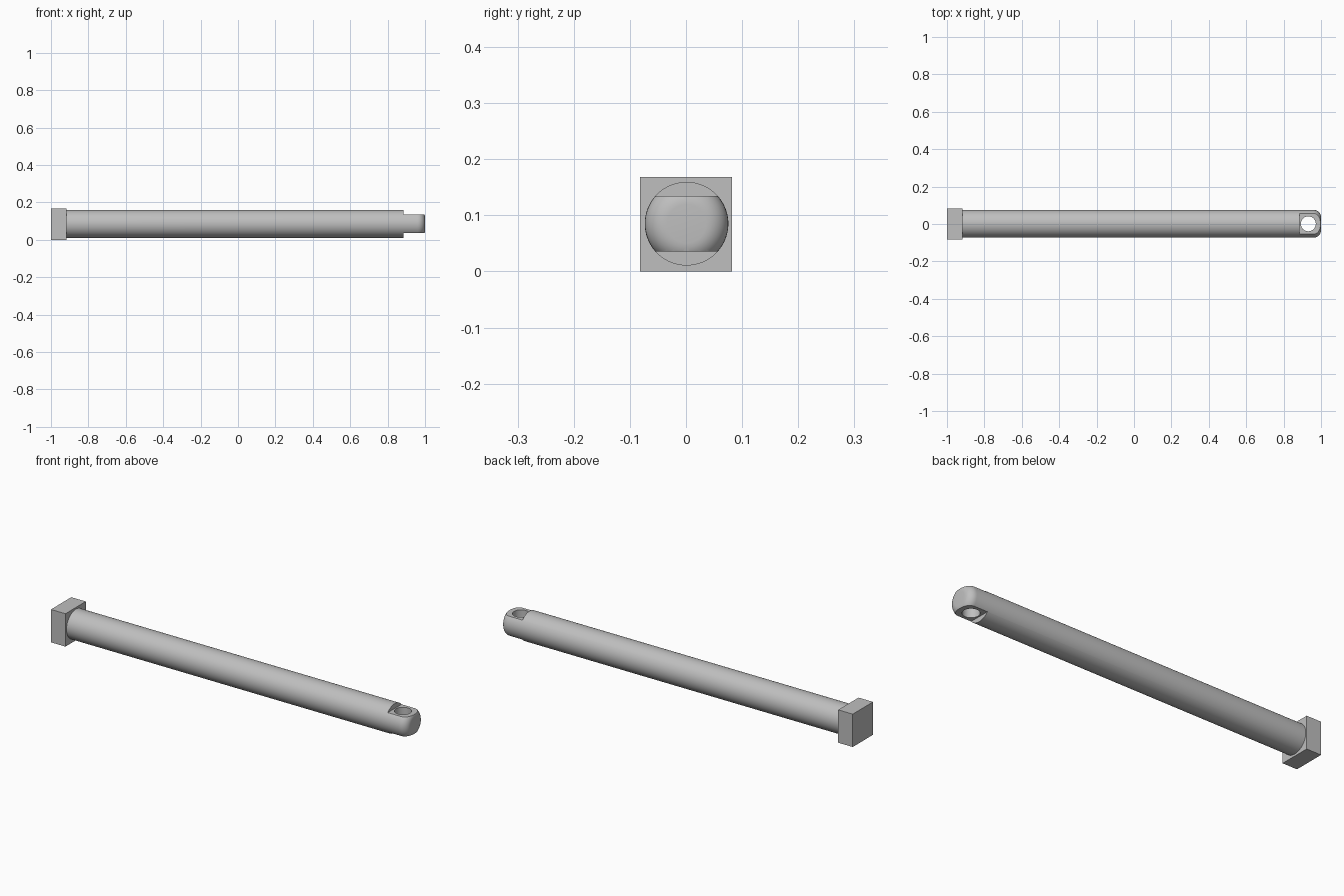
import bpy, bmesh
from math import pi, sin, cos, radians
from mathutils import Matrix, Vector

cube = bpy.data.objects.get("Cube")
if cube:
    bpy.data.objects.remove(cube, do_unlink=True)

CENTRE = Vector((0, 0.001, 0.085))   # axis of the rod
RADIUS, FILLET = 0.0745, 0.04
HEAD_END, TONGUE_START = -0.918, 0.885
TONGUE_HALF = 0.0495

steel = bpy.data.materials.new("light_grey_steel")
steel.use_nodes = True
colour = (0.52, 0.52, 0.52, 1)
steel.diffuse_color = colour
steel.node_tree.nodes["Principled BSDF"].inputs["Base Color"].default_value = colour


def finish(name, bm):
    bmesh.ops.recalc_face_normals(bm, faces=bm.faces)
    mesh = bpy.data.meshes.new(name)
    bm.to_mesh(mesh)
    bm.free()
    mesh.materials.append(steel)
    obj = bpy.data.objects.new(name, mesh)
    bpy.context.collection.objects.link(obj)
    return obj


def box(name, low, high):
    low, high = Vector(low), Vector(high)
    bm = bmesh.new()
    bmesh.ops.create_cube(bm, size=1, matrix=Matrix.Translation((low + high) / 2)
                          @ Matrix.Diagonal((*(high - low), 1)))
    return finish(name, bm)


# Square head
box("square_head", (-1, -0.082, 0), (HEAD_END, 0.082, 0.168))

# Round rod with a rounded tip, turned around the x axis
profile = [(HEAD_END - 0.01, 0), (HEAD_END - 0.01, RADIUS)]
for i in range(9):
    a = i / 8 * pi / 2
    profile.append((1 - FILLET + FILLET * sin(a), RADIUS - FILLET + FILLET * cos(a)))
profile.append((1, 0))
bm = bmesh.new()
verts = [bm.verts.new(CENTRE + Vector((x, 0, r))) for x, r in profile]
edges = [bm.edges.new(pair) for pair in zip(verts, verts[1:])]
bmesh.ops.spin(bm, geom=verts + edges, cent=CENTRE, axis=(1, 0, 0),
               angle=2 * pi, steps=96, use_duplicate=False)
bmesh.ops.remove_doubles(bm, verts=bm.verts, dist=1e-5)
rod = finish("rod", bm)

# Cutters for the two flats of the tongue and the pin hole
cutters = []
for side in (-1, 1):
    z = sorted((CENTRE.z + side * TONGUE_HALF, CENTRE.z + side * 0.2))
    cutters.append(box("flat_cutter", (TONGUE_START, -0.2, z[0]), (1.1, 0.2, z[1])))
bm = bmesh.new()
bmesh.ops.create_cone(bm, cap_ends=True, segments=48, radius1=0.04, radius2=0.04,
                      depth=0.4, matrix=Matrix.Translation(CENTRE + Vector((0.932, 0, 0))))
cutters.append(finish("hole_cutter", bm))

bpy.ops.object.select_all(action="DESELECT")
bpy.context.view_layer.objects.active = rod
rod.select_set(True)
for cutter in cutters:
    cutter.hide_render = True
    mod = rod.modifiers.new("cut", "BOOLEAN")
    mod.operation, mod.solver, mod.object = "DIFFERENCE", "EXACT", cutter
    bpy.ops.object.modifier_apply(modifier=mod.name)
    bpy.data.objects.remove(cutter, do_unlink=True)
bpy.ops.object.shade_smooth_by_angle(angle=radians(30))
